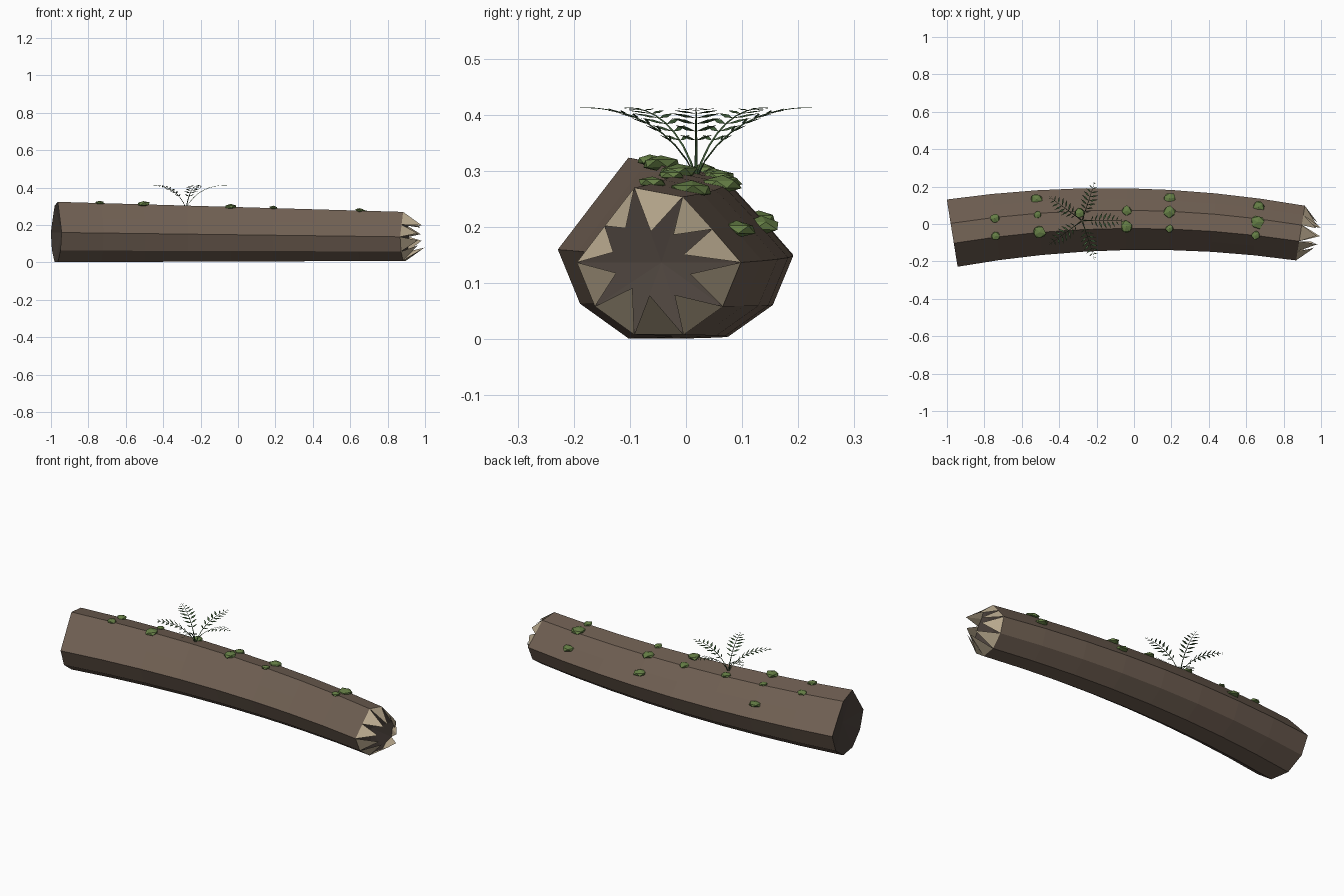
import bpy, bmesh, math, random
from mathutils import Vector
from mathutils.bvhtree import BVHTree

if "Cube" in bpy.data.objects:
    bpy.data.objects.remove(bpy.data.objects["Cube"])

random.seed(4)


def material(name, rgb):
    m = bpy.data.materials.new(name)
    m.diffuse_color = (*rgb, 1)
    m.use_nodes = True
    m.node_tree.nodes["Principled BSDF"].inputs["Base Color"].default_value = m.diffuse_color
    return m


BARK = material("bark", (0.16, 0.115, 0.085))
HEART = material("dark_wood", (0.075, 0.058, 0.048))
SPLIT = material("split_wood", (0.50, 0.41, 0.28))
MOSS = material("moss", (0.13, 0.21, 0.06))
FERN = material("fern_green", (0.05, 0.11, 0.04))


def make(name, bm, *mats):
    me = bpy.data.meshes.new(name)
    bm.to_mesh(me)
    for m in mats:
        me.materials.append(m)
    ob = bpy.data.objects.new(name, me)
    bpy.context.collection.objects.link(ob)
    return ob


# Log cross-section (unit radius) and bent, tapering centre line
PROFILE = [(1, 0), (0.65, 0.40), (0.29, 0.79), (-0.3, 0.9), (-0.66, 0.44),
           (-1, 0), (-0.78, -0.53), (-0.3, -0.87), (0.3, -0.87), (0.78, -0.53)]
X0, X1 = -0.972, 0.89


def station(x):
    t = (x - X0) / (X1 - X0)
    centre = Vector((x, 0.026 - 0.086 * (x + 0.04) ** 2, 0.16 - 0.023 * t))
    tangent = Vector((1, -0.172 * (x + 0.04), 0)).normalized()
    return centre, tangent, 0.182 - 0.034 * t


def section_point(x, y, z, out=0.0):
    c, tan, r = station(x)
    side = Vector((-tan.y, tan.x, 0))
    return c + side * y * r + Vector((0, 0, z * r)) + tan * out


# Log with a dark, slightly sunken heart at both ends
bm = bmesh.new()
SEG = 8
rings = []
for i in range(SEG + 1):
    x = X0 + (X1 - X0) * i / SEG
    rings.append([bm.verts.new(section_point(x, *p)) for p in PROFILE])
n = len(PROFILE)
for a, b in zip(rings, rings[1:]):
    for i in range(n):
        j = (i + 1) % n
        bm.faces.new((a[i], a[j], b[j], b[i]))
for ring, x, d in ((rings[0], X0, 0.03), (rings[-1], X1, -0.03)):
    mid = bm.verts.new(section_point(x, 0, 0, d))
    for i in range(n):
        f = bm.faces.new((ring[i], ring[(i + 1) % n], mid))
        f.material_index = 1
bmesh.ops.recalc_face_normals(bm, faces=bm.faces)
tree = BVHTree.FromBMesh(bm)
make("log", bm, BARK, HEART)

# Broken-end splinters leaning inwards from the rim
bm = bmesh.new()
for i in range(n):
    a, b = Vector(PROFILE[i]), Vector(PROFILE[(i + 1) % n])
    m = ((a + b) / 2).normalized() * random.uniform(0.36, 0.52)
    tip = bm.verts.new(section_point(X1, m.x, m.y, random.uniform(0.075, 0.108)))
    va, vb = (bm.verts.new(section_point(X1, *p)) for p in (a, b))
    inner = bm.verts.new(section_point(X1, *((a + b) * 0.46)))
    for f in ((va, vb, tip), (vb, inner, tip), (inner, va, tip)):
        bm.faces.new(f)
make("splinters", bm, SPLIT)


def surface_z(x, y):
    return tree.ray_cast(Vector((x, y, 2)), Vector((0, 0, -1)))[0].z


# Moss cushions: x, y, radius
CUSHIONS = [(-.745, .03, .027), (-.74, -.065, .025), (-.52, .13, .034),
            (-.515, .05, .022), (-.505, -.045, .035), (-.29, .06, .03),
            (-.04, .07, .03), (-.04, -.015, .035), (.19, .135, .037),
            (.19, .065, .034), (.19, -.025, .022), (.665, .09, .034),
            (.66, .01, .038), (.65, -.06, .025)]
bm = bmesh.new()
for x, y, r in CUSHIONS:
    z = surface_z(x, y)
    spin = random.uniform(0, 6)
    for v in bmesh.ops.create_icosphere(bm, subdivisions=1, radius=1)["verts"]:
        k = r * random.uniform(0.88, 1.15)
        c, s = math.cos(spin), math.sin(spin)
        p = v.co
        v.co = (x + (p.x * c - p.y * s) * k, y + (p.x * s + p.y * c) * k,
                z + 0.003 + p.z * k * 0.42)
make("moss", bm, MOSS)

# Fern: five arching fronds with paired leaflets
ROOT = Vector((-0.277, 0.018, 0.285))
REACH = 0.218


def arch(t):
    return Vector((REACH * t ** 1.25, 0, 0.128 * (1 - (1 - t) ** 2.2)))


bm = bmesh.new()
for k in range(5):
    first = len(bm.verts)
    prev = None
    for i in range(9):
        t = i / 8
        p, w = arch(t), 0.0028 * (1 - 0.8 * t)
        tri = [bm.verts.new(p + Vector((0, y * w, z * w)))
               for y, z in ((-1, -0.5), (1, -0.5), (0, 1))]
        if prev:
            for a in range(3):
                b = (a + 1) % 3
                bm.faces.new((prev[a], prev[b], tri[b], tri[a]))
        prev = tri
    for i in range(8):
        t = 0.3 + 0.66 * i / 7
        p = arch(t)
        fwd = (arch(t + 0.02) - arch(t - 0.02)).normalized()
        size = 0.05 * math.sin(math.pi * (0.22 + 0.7 * i / 7))
        for s in (-1, 1):
            out = (Vector((0, s, 0)) + fwd * 0.5).normalized()
            mid = p + out * size * 0.45
            bm.faces.new([bm.verts.new(q) for q in (
                p, mid + fwd * size * 0.13, p + out * size, mid - fwd * size * 0.13)])
    bm.verts.ensure_lookup_table()
    ang = math.radians(72 * k)
    for v in bm.verts[first:]:
        x, y, z = v.co
        v.co = ROOT + Vector((x * math.cos(ang) - y * math.sin(ang),
                              x * math.sin(ang) + y * math.cos(ang), z))
make("fern", bm, FERN)
